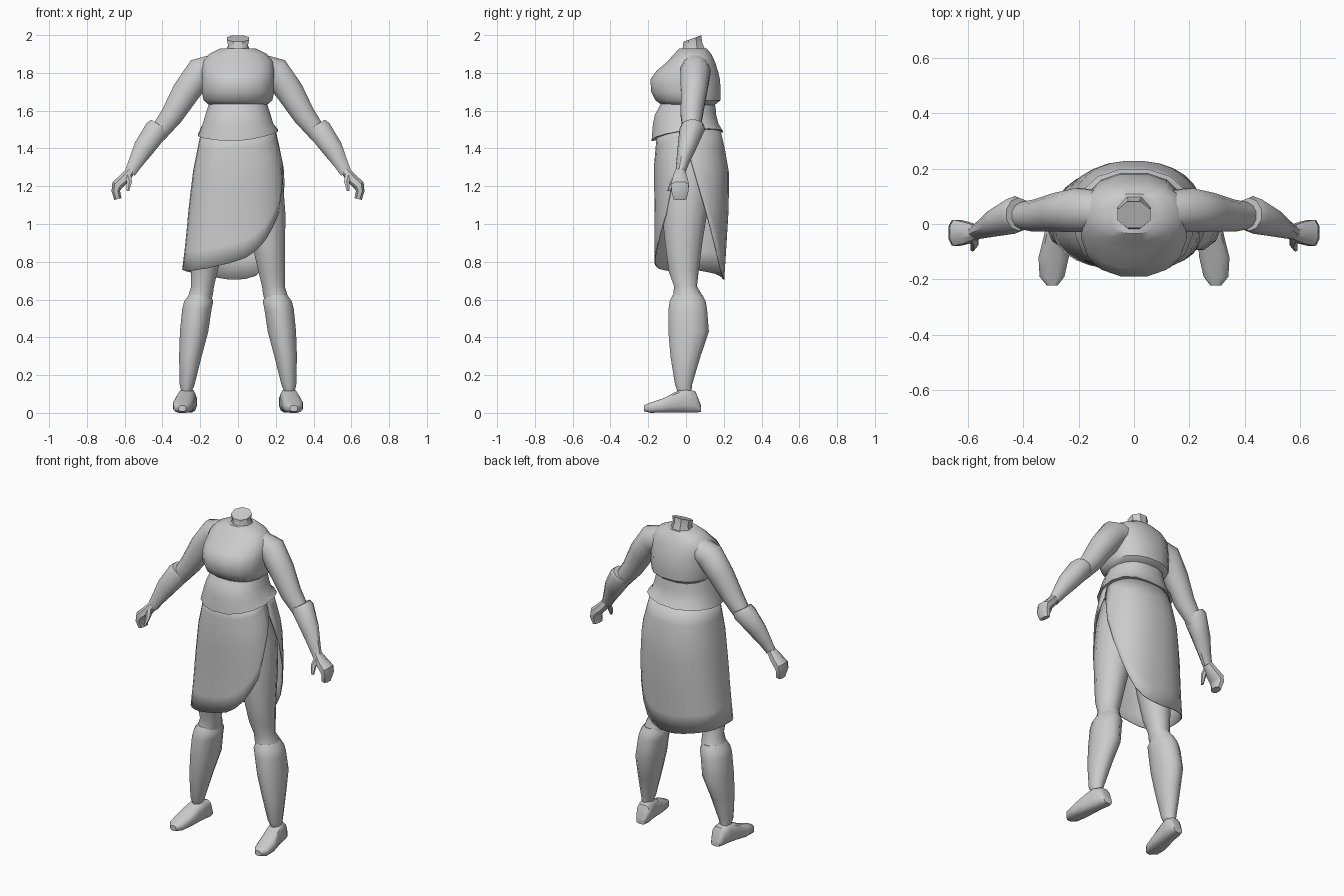
import bpy, bmesh, math
from mathutils import Vector

if "Cube" in bpy.data.objects:
    bpy.data.objects.remove(bpy.data.objects["Cube"])

grey = bpy.data.materials.new("plain_grey")
grey.diffuse_color = (0.6, 0.6, 0.6, 1)
grey.use_nodes = True
grey.node_tree.nodes["Principled BSDF"].inputs["Base Color"].default_value = grey.diffuse_color


def finish(name, bm, mirror=False, thick=0, angle=40):
    bmesh.ops.recalc_face_normals(bm, faces=bm.faces)
    me = bpy.data.meshes.new(name)
    bm.to_mesh(me)
    bm.free()
    ob = bpy.data.objects.new(name, me)
    bpy.context.collection.objects.link(ob)
    me.materials.append(grey)
    bpy.ops.object.select_all(action='DESELECT')
    ob.select_set(True)
    bpy.context.view_layer.objects.active = ob
    bpy.ops.object.shade_smooth_by_angle(angle=math.radians(angle))
    if mirror:
        ob.modifiers.new("mirror", 'MIRROR').use_mirror_merge = False
    if thick:
        s = ob.modifiers.new("thickness", 'SOLIDIFY')
        s.thickness, s.offset = thick, 0
    return ob


def spow(v, p):
    return math.copysign(abs(v) ** p, v)


def ring(c, u, v, n=12, p=1.0):
    """Closed (super)ellipse of points around c with half axes u and v."""
    c, u, v = Vector(c), Vector(u), Vector(v)
    out = []
    for i in range(n):
        a = 2 * math.pi * (i + 0.5) / n
        out.append(c + u * spow(math.cos(a), p) + v * spow(math.sin(a), p))
    return out


def flat_ring(z, x0, x1, y0, y1, tilt=0, n=12, p=1.0):
    hy = (y1 - y0) / 2
    return ring(((x0 + x1) / 2, (y0 + y1) / 2, z), ((x1 - x0) / 2, 0, 0), (0, hy, hy * tilt), n, p)


def limb_rings(path, n=10, p=1.0):
    """Rings across a path in the xz plane: (x, y, z, radius, y radius)."""
    out = []
    for i, (x, y, z, r, ry) in enumerate(path):
        a, b = path[max(i - 1, 0)], path[min(i + 1, len(path) - 1)]
        d = Vector((b[0] - a[0], 0, b[2] - a[2])).normalized()
        out.append(ring((x, y, z), (-d.z * r, 0, d.x * r), (0, ry, 0), n, p))
    return out


def loft(name, rings, mirror=False, caps=True, thick=0, angle=40):
    bm = bmesh.new()
    vs = [[bm.verts.new(p) for p in r] for r in rings]
    n = len(vs[0])
    for a, b in zip(vs, vs[1:]):
        for i in range(n):
            j = (i + 1) % n
            bm.faces.new((a[i], a[j], b[j], b[i]))
    if caps:
        bm.faces.new(vs[0])
        bm.faces.new(vs[-1])
    return finish(name, bm, mirror, thick, angle)


def lerp(table, t):
    for (a, va), (b, vb) in zip(table, table[1:]):
        if t <= b:
            k = max(0, (t - a) / (b - a))
            return va + (vb - va) * k
    return table[-1][1]


# Chest and shoulders: z, half width, front y, back y
chest = [(1.63, .155, -.13, .155), (1.655, .185, -.165, .185), (1.70, .195, -.187, .187),
         (1.765, .195, -.192, .183), (1.81, .195, -.16, .172), (1.86, .19, -.10, .155),
         (1.90, .155, -.065, .135), (1.93, .095, -.035, .11)]
loft("chest", [flat_ring(z, -w, w, f, b, 0, 16, .85) for z, w, f, b in chest])

# Neck stump with a slanted top
loft("neck", [flat_ring(1.90, -.075, .075, -.04, .11, .2, 8),
              flat_ring(1.945, -.055, .055, -.022, .09, .3, 8),
              flat_ring(1.982, -.064, .064, -.018, .085, .36, 8)])

# Waist wrap flaring to an uneven hem
waist = [(1.66, .15, -.125, .15), (1.61, .165, -.15, .16), (1.58, .175, -.167, .162),
         (1.53, .19, -.178, .175), (1.46, .215, -.185, .20)]
rings = [flat_ring(z, -w, w, f, b, 0, 16, .85) for z, w, f, b in waist]
for p in rings[-1]:
    p.z += .06 * p.x + .12 * (p.y + .185) - .025 * (1 - abs(p.x) / .215)
loft("waist_wrap", rings)

# Hips under the skirt
loft("hips", [flat_ring(z, -w, w, f, b, 0, 12, .9) for z, w, f, b in
              [(1.56, .16, -.13, .14), (1.40, .20, -.145, .18), (1.25, .215, -.14, .19),
               (1.12, .15, -.10, .13)]])

# Wrapped skirt, one sheet running from the right slit around the front, left and back
hem = [(0, 1.42), (20, 1.24), (35, 1.06), (50, .97), (65, .88), (90, .80), (120, .765),
       (150, .75), (185, .76), (230, .735), (270, .70), (295, .735), (315, .86),
       (333, 1.03), (348, 1.22), (360, 1.42)]
left = [(.7, .30), (.9, .275), (1.1, .257), (1.3, .232), (1.5, .19)]
right = [(.7, .25), (.9, .255), (1.1, .255), (1.3, .243), (1.5, .195)]
front = [(.7, .165), (1.0, .163), (1.3, .168), (1.5, .15)]
back = [(.7, .20), (.9, .213), (1.1, .225), (1.3, .225), (1.5, .18)]
bm = bmesh.new()
cols = []
for i in range(31):
    deg = 360 * i / 30
    a, bottom = math.radians(deg), lerp(hem, deg)
    col = []
    for k in range(8):
        z = 1.5 + (bottom - 1.5) * k / 7
        cx, sy = spow(math.cos(a), .85), spow(math.sin(a), .85)
        x = cx * lerp(right if cx > 0 else left, z)
        y = -sy * lerp(front if sy > 0 else back, z)
        col.append(bm.verts.new((x, y, z)))
    cols.append(col)
for a, b in zip(cols, cols[1:]):
    for k in range(7):
        bm.faces.new((a[k], a[k + 1], b[k + 1], b[k]))
finish("skirt", bm, thick=.006)

# Thighs and knees: z, x range, y range
thigh = [(1.42, .02, .195, -.13, .14), (1.25, .015, .24, -.135, .14), (1.05, .04, .255, -.13, .115),
         (.90, .07, .252, -.115, .09), (.75, .105, .252, -.095, .07), (.67, .125, .25, -.065, .06),
         (.63, .13, .262, -.07, .085), (.57, .145, .28, -.07, .09)]
loft("thigh", [flat_ring(*r) for r in thigh], mirror=True)

# Boot shafts
shaft = [(.625, .145, .262, -.072, .09), (.59, .128, .288, -.09, .108), (.55, .137, .298, -.096, .115),
         (.43, .155, .31, -.097, .125), (.30, .19, .314, -.085, .08), (.15, .228, .31, -.06, .034),
         (.11, .245, .30, -.045, .03)]
loft("boot_shaft", [flat_ring(*r) for r in shaft], mirror=True)

# Feet, lofted from toe to heel: y, centre x, half width, bottom z, top z
foot = [(-.222, .295, .02, .008, .04), (-.19, .296, .046, 0, .055), (-.12, .29, .056, 0, .078),
        (-.05, .278, .05, 0, .115), (.0, .27, .047, 0, .132), (.05, .262, .045, 0, .115),
        (.08, .26, .03, .005, .04)]
loft("foot", [ring((x, y, (a + b) / 2), (w, 0, 0), (0, 0, (b - a) / 2), 12, .7)
              for y, x, w, a, b in foot], mirror=True)

# Upper arms
arm = [(.11, .045, 1.83, .075, .075), (.20, .05, 1.805, .082, .082), (.275, .042, 1.70, .076, .072),
       (.35, .03, 1.575, .062, .06), (.43, .03, 1.47, .048, .045)]
loft("upper_arm", limb_rings(arm, 12), mirror=True)

# Forearms with wide cuffs at the elbow
forearm = [(.415, .035, 1.525, .055, .06), (.43, .033, 1.50, .067, .068), (.50, .005, 1.40, .058, .05),
           (.545, -.018, 1.32, .04, .034), (.572, -.03, 1.27, .031, .026)]
loft("forearm", limb_rings(forearm, 10), mirror=True)

# Hands: palm bending into a block of curled fingers, plus a thumb
hand = [(.565, -.03, 1.285, .026, .025), (.605, -.032, 1.237, .03, .042), (.64, -.032, 1.205, .032, .05),
        (.647, -.032, 1.175, .024, .048), (.636, -.032, 1.132, .021, .036)]
loft("hand", limb_rings(hand, 8, .8), mirror=True)
thumb = [(.585, -.045, 1.262, .02, .018), (.575, -.068, 1.225, .016, .016), (.583, -.09, 1.175, .008, .01)]
loft("thumb", limb_rings(thumb, 6), mirror=True)
